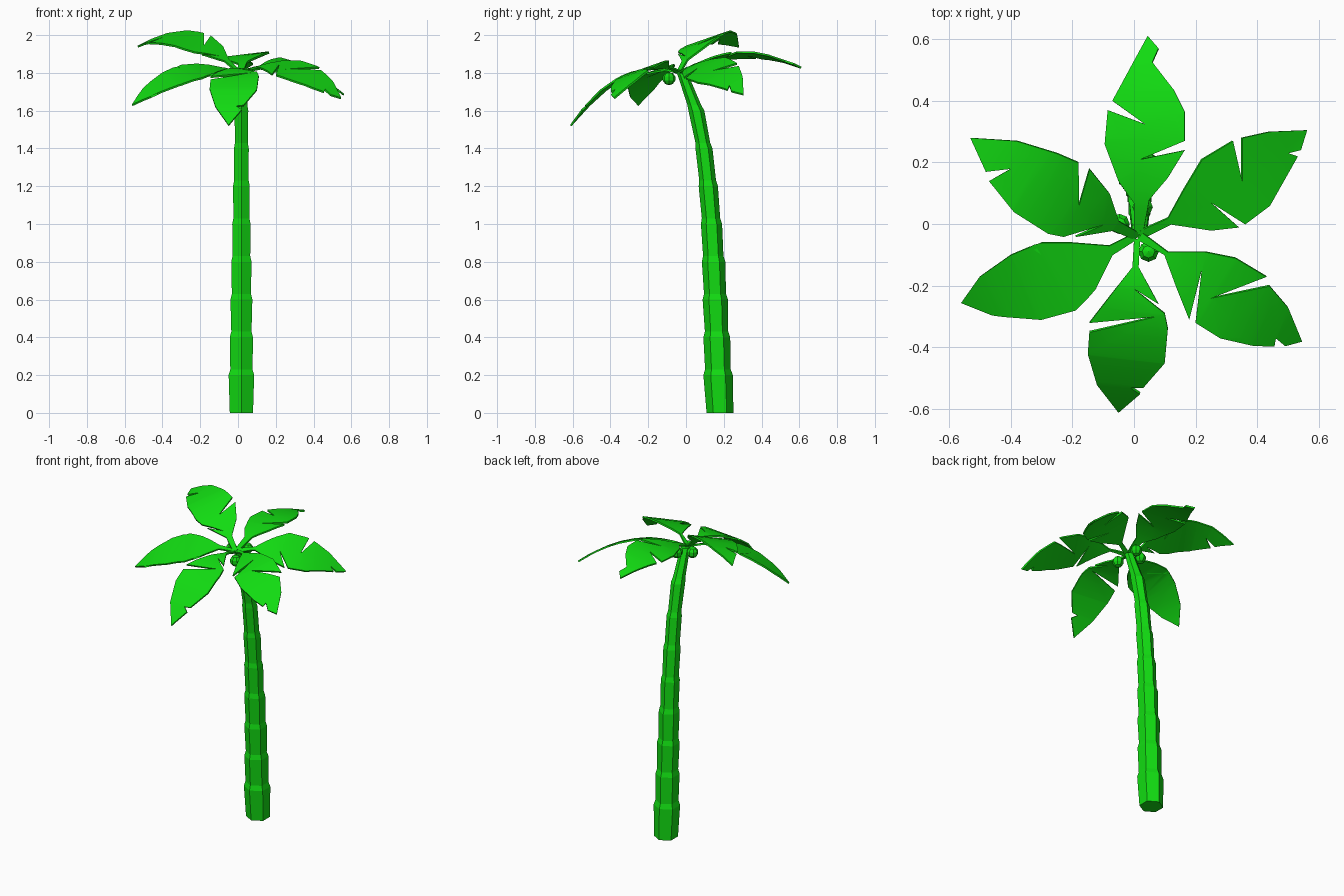
import bpy, bmesh, math
from mathutils import Vector

cube = bpy.data.objects.get("Cube")
if cube:
    bpy.data.objects.remove(cube, do_unlink=True)

# One flat colour for the whole tree
green = bpy.data.materials.new("palm_green")
green.use_nodes = True
colour = (0.006, 0.72, 0.006, 1)
green.diffuse_color = colour
green.node_tree.nodes["Principled BSDF"].inputs["Base Color"].default_value = colour

CROWN = Vector((0.01, -0.04, 1.8))


def make_object(name, bm):
    bmesh.ops.recalc_face_normals(bm, faces=bm.faces[:])
    mesh = bpy.data.meshes.new(name)
    bm.to_mesh(mesh)
    bm.free()
    mesh.materials.append(green)
    obj = bpy.data.objects.new(name, mesh)
    bpy.context.collection.objects.link(obj)
    return obj


def trunk():
    """Six-sided leaning trunk whose segments flare upward to a collar."""
    joints = [(0.18, 0.071), (0.17, 0.078), (0.163, 0.071), (0.155, 0.067),
              (0.146, 0.062), (0.135, 0.056), (0.118, 0.051), (0.095, 0.045),
              (0.055, 0.042), (-0.02, 0.028)]
    rings = []
    last = len(joints) - 1
    for i, (y, r) in enumerate(joints):
        rings.append((i * 0.2, y, r))
        if 0 < i < last:
            next_y = joints[i + 1][0]
            rings.append((i * 0.2 + 0.03, y + (next_y - y) * 0.15, r * 0.87))
    bm = bmesh.new()
    loops = []
    for z, y, r in rings:
        loop = []
        for k in range(6):
            a = math.radians(60 * k + 30)
            loop.append(bm.verts.new((0.018 + r * math.cos(a), y + r * math.sin(a), z)))
        loops.append(loop)
    for low, high in zip(loops, loops[1:]):
        for k in range(6):
            n = (k + 1) % 6
            bm.faces.new((low[k], low[n], high[n], high[k]))
    bm.faces.new(loops[0])
    bm.faces.new(loops[-1])
    make_object("trunk", bm)


def leaf(name, rise, droop, roll, outline):
    """Notched leaf: outline in plan (hundredths), arched along its length
    by rise and droop, and tilted sideways by roll."""
    bm = bmesh.new()
    points = [Vector((x / 100, y / 100, 0)) for x, y in outline]
    base = Vector((CROWN.x, CROWN.y, 0))
    along = max((p - base for p in points), key=lambda d: d.length).normalized()
    side = Vector((-along.y, along.x, 0))
    face = bm.faces.new([bm.verts.new(p) for p in points])
    bmesh.ops.triangulate(bm, faces=[face])
    # Cross cuts let the blade bend
    for step in range(1, 8):
        bmesh.ops.bisect_plane(bm, geom=bm.verts[:] + bm.edges[:] + bm.faces[:],
                               plane_co=base + along * step * 0.08, plane_no=along)
    for v in bm.verts:
        d = v.co - base
        u, w = d.dot(along), d.dot(side)
        v.co.z = CROWN.z + rise * u + droop * u * u + roll * w
    obj = make_object(name, bm)
    if sum(p.normal.z for p in obj.data.polygons) < 0:
        obj.data.flip_normals()
    thick = obj.modifiers.new("thickness", 'SOLIDIFY')
    thick.thickness = 0.01
    thick.offset = 0
    bpy.ops.object.select_all(action='DESELECT')
    obj.select_set(True)
    bpy.context.view_layer.objects.active = obj
    bpy.ops.object.modifier_apply(modifier=thick.name)
    bpy.ops.object.shade_smooth_by_angle(angle=math.radians(30))


def coconut(name, x, y, z):
    bm = bmesh.new()
    bmesh.ops.create_uvsphere(bm, u_segments=8, v_segments=5, radius=0.035)
    bmesh.ops.translate(bm, verts=bm.verts[:], vec=(x, y, z))
    make_object(name, bm)


trunk()

# Crown of six leaves
leaf("leaf_back", 0.53, -0.75, -0.12, [
    (0, -3), (0, 7), (-5, 14), (-9.5, 26), (-8.5, 37), (3.5, 32.5), (-7, 40),
    (-1, 51), (4.5, 61), (8, 57), (6, 52.5), (13, 43.5), (16.5, 36.5),
    (16.5, 27), (2, 21), (16.5, 24), (11, 15), (5, 8), (3, -3)])

leaf("leaf_back_left", 0.38, -0.86, 0.43, [
    (2, -2), (11, 2), (16, 11), (22, 21), (32, 27), (35, 14), (35, 28),
    (44, 30), (56, 30.5), (54, 24), (50, 23), (53, 22), (44, 6), (36, 0),
    (25, 7), (34, -1), (25, -2), (12, 0), (2, -5)])

leaf("leaf_front_left", 0.37, -0.92, 0.3, [
    (3, -3), (11, -9), (23, -9), (33, -11), (43, -17), (25, -24), (44, -20),
    (50, -27), (54.5, -38), (49, -39.5), (46, -37), (45.5, -39.5), (39, -39.5),
    (28, -37), (20, -32), (22, -15), (18, -31), (14, -21), (10, -10), (1, -5)])

leaf("leaf_front", 0.36, -1.48, 0, [
    (2, -5), (1.5, -14), (8, -26), (0, -21), (10, -29), (11, -34), (10, -45),
    (3, -53), (-1, -53), (2, -55), (-5, -61), (-12, -52), (-15, -42),
    (-14.5, -35), (7, -30), (-14.5, -32), (-6, -21), (-0.5, -14), (0, -5)])

leaf("leaf_front_right", 0.34, -1.02, -0.3, [
    (0, -3), (-8, -7), (-21, -6), (-30, -6), (-21, -15), (-34, -7.5), (-40, -10),
    (-50, -17), (-56, -25.5), (-46, -29.5), (-43, -26), (-42.5, -30), (-30, -31),
    (-19, -28), (-15, -24), (-13, -12), (-12.5, -21), (-7, -10), (0, -5.5)])

leaf("leaf_back_right", 0.93, -1.13, -0.3, [
    (0, -5), (-7, -2), (-19, -4), (-10, 0), (-23, -4), (-28, -3), (-39, 4),
    (-47, 14), (-40, 18), (-48, 17), (-53, 28), (-38, 27), (-25, 23), (-18, 20),
    (-18, 6), (-14.5, 18), (-8, 10), (-5, 1), (2, -3)])

# Fruit tucked under the leaves
coconut("coconut_front", 0.047, -0.09, 1.77)
coconut("coconut_right", -0.047, 0, 1.79)
coconut("coconut_back", 0.028, 0.055, 1.79)
